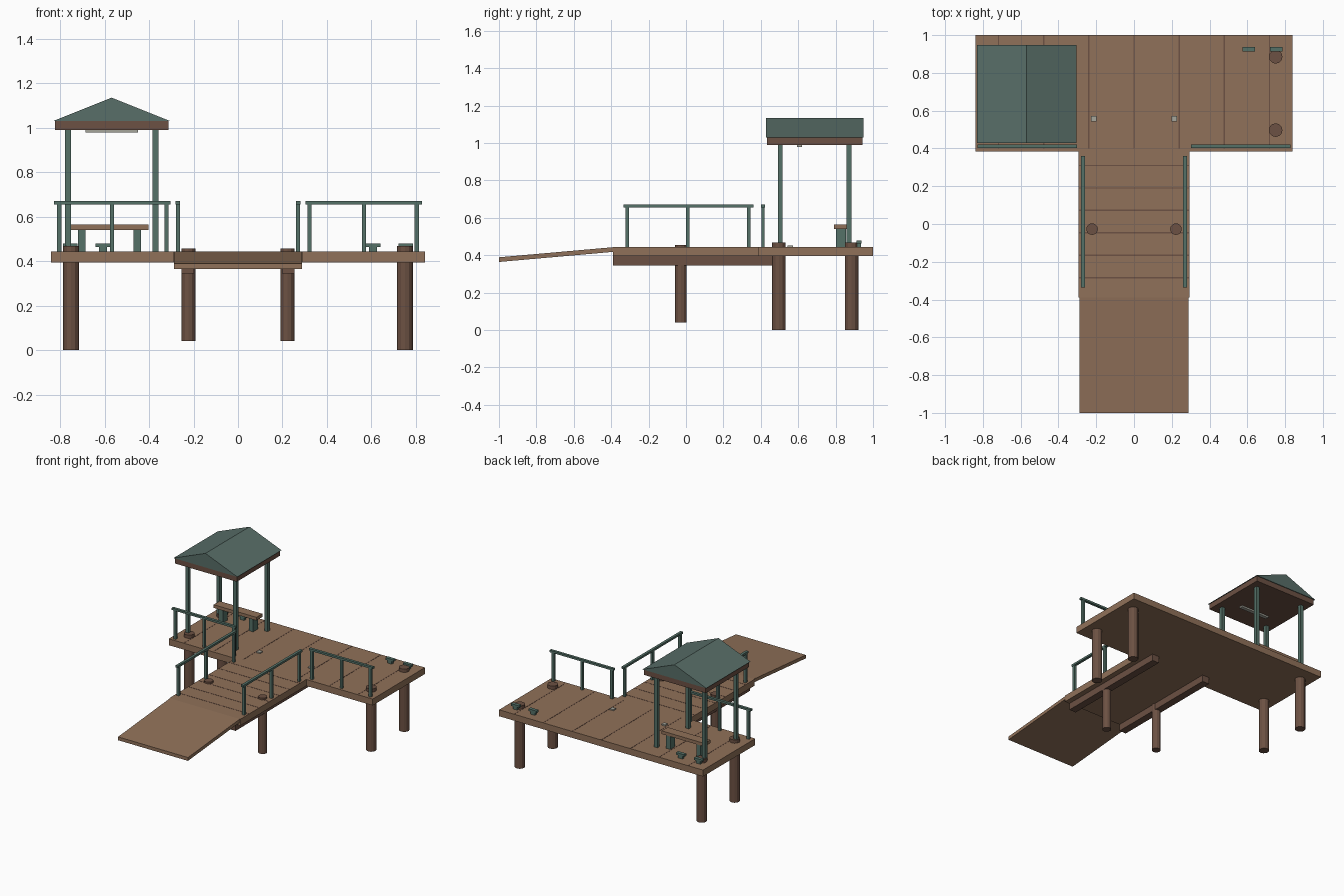
import bpy
from math import atan2, hypot

cube = bpy.data.objects.get("Cube")
if cube:
    bpy.data.objects.remove(cube, do_unlink=True)


def make_material(name, rgb):
    mat = bpy.data.materials.new(name)
    mat.use_nodes = True
    mat.diffuse_color = (*rgb, 1)
    mat.node_tree.nodes["Principled BSDF"].inputs["Base Color"].default_value = (*rgb, 1)
    return mat


PLANK = make_material("plank brown", (0.28, 0.165, 0.10))
TIMBER = make_material("dark timber", (0.15, 0.082, 0.056))
PAINT = make_material("green paint", (0.09, 0.165, 0.137))
ROOF = make_material("roof green", (0.098, 0.156, 0.138))
LAMP = make_material("lamp grey", (0.38, 0.38, 0.33))

TOP, UNDER = 0.443, 0.395  # deck surface and underside


def add_mesh(name, verts, faces, mat):
    mesh = bpy.data.meshes.new(name)
    mesh.from_pydata(verts, [], faces)
    mesh.materials.append(mat)
    obj = bpy.data.objects.new(name, mesh)
    bpy.context.collection.objects.link(obj)
    return obj


def box(name, xs, ys, zs, mat):
    """Box between the given lower and upper limits on each axis."""
    verts = [(x, y, z) for x in xs for y in ys for z in zs]
    faces = [(0, 1, 3, 2), (4, 6, 7, 5), (0, 4, 5, 1),
             (2, 3, 7, 6), (0, 2, 6, 4), (1, 5, 7, 3)]
    return add_mesh(name, verts, faces, mat)


def span(centre, size):
    return (centre - size / 2, centre + size / 2)


def prism(name, profile, place, ends, mat):
    """Sweep a 2D profile between two end positions."""
    n = len(profile)
    verts = [place(a, b, e) for e in ends for a, b in profile]
    faces = [tuple(range(n))[::-1], tuple(range(n, 2 * n))]
    faces += [(i, (i + 1) % n, n + (i + 1) % n, n + i) for i in range(n)]
    return add_mesh(name, verts, faces, mat)


def pile(x, y, radius, bottom, top):
    bpy.ops.mesh.primitive_cylinder_add(
        vertices=12, radius=radius, depth=top - bottom,
        location=(x, y, (top + bottom) / 2))
    obj = bpy.context.object
    obj.name = "pile"
    obj.data.materials.append(TIMBER)


def railing(name, start, end, fixed, posts, along_x):
    """Top rail on evenly placed posts."""
    side = span(fixed, 0.02)
    rail = (start, end)
    zs = (0.655, 0.67)
    box(name + "_top", *((rail, side) if along_x else (side, rail)), zs, PAINT)
    for p in posts:
        post = span(p, 0.019)
        thin = span(fixed, 0.018)
        box(name + "_post", *((post, thin) if along_x else (thin, post)),
            (TOP, 0.656), PAINT)


# Platform, walkway and sloping ramp
box("platform_deck", (-0.84, 0.84), (0.385, 1.0), (UNDER, TOP), PLANK)
box("walkway_deck", (-0.293, 0.293), (-0.39, 0.385), (UNDER, TOP), PLANK)
prism("ramp", [(-1.0, 0.364), (-0.39, 0.418), (-0.39, TOP), (-1.0, 0.389)],
      lambda y, z, x: (x, y, z), (-0.288, 0.288), PLANK)

# Plank seams
seam = (TOP - 0.001, TOP + 0.001)
for i in range(-3, 4):
    box("platform_seam", span(i * 0.239, 0.007), (0.40, 0.999), seam, TIMBER)
for i in range(6):
    box("walkway_seam", (-0.29, 0.29), span(0.31 - i * 0.119, 0.007), seam, TIMBER)

# Piles, beams, railings, cleats and deck lights on both sides
for s in (-1, 1):
    for y in (0.497, 0.885):
        pile(s * 0.75, y, 0.036, 0, 0.468)
    pile(s * 0.222, -0.027, 0.031, 0.04, 0.456)
    box("walkway_beam", span(s * 0.225, 0.056), (-0.39, 0.50), (0.345, UNDER), TIMBER)
    railing("walkway_railing", -0.335, 0.36, s * 0.27, (-0.315, 0.01, 0.335), False)
    railing("platform_railing", *sorted((s * 0.303, s * 0.828)), 0.412,
            [s * x for x in (0.321, 0.567, 0.804)], True)
    for x in (0.608, 0.754):
        box("cleat_stem", span(s * x, 0.036), span(0.925, 0.02), (TOP, 0.467), PAINT)
        box("cleat_bar", span(s * x, 0.066), span(0.925, 0.026), (0.464, 0.48), PAINT)
    box("deck_light", span(s * 0.213, 0.03), span(0.557, 0.03), (TOP, 0.452), LAMP)

# Shelter: posts, eave frame, gable roof and hanging lamp
CX, CY = -0.568, 0.688
for sx in (-1, 1):
    for sy in (-1, 1):
        box("shelter_post", span(CX + sx * 0.197, 0.026),
            span(CY + sy * 0.184, 0.026), (TOP, 0.992), PAINT)
box("eave_frame", span(CX, 0.51), span(CY, 0.51), (0.99, 1.03), TIMBER)
prism("gable_roof", [(CX - 0.263, 1.03), (CX + 0.263, 1.03), (CX, 1.135)],
      lambda x, z, y: (x, y, z), (CY + 0.26, CY - 0.26), ROOF)
box("shelter_lamp", span(CX, 0.235), span(0.608, 0.027), (0.978, 0.991), LAMP)

# Bench inside the shelter
box("bench_seat", span(-0.578, 0.352), span(0.825, 0.07), (0.541, 0.565), PLANK)
for s in (-1, 1):
    box("bench_leg", span(-0.578 + s * 0.125, 0.034), span(0.829, 0.055),
        (TOP, 0.542), PAINT)
